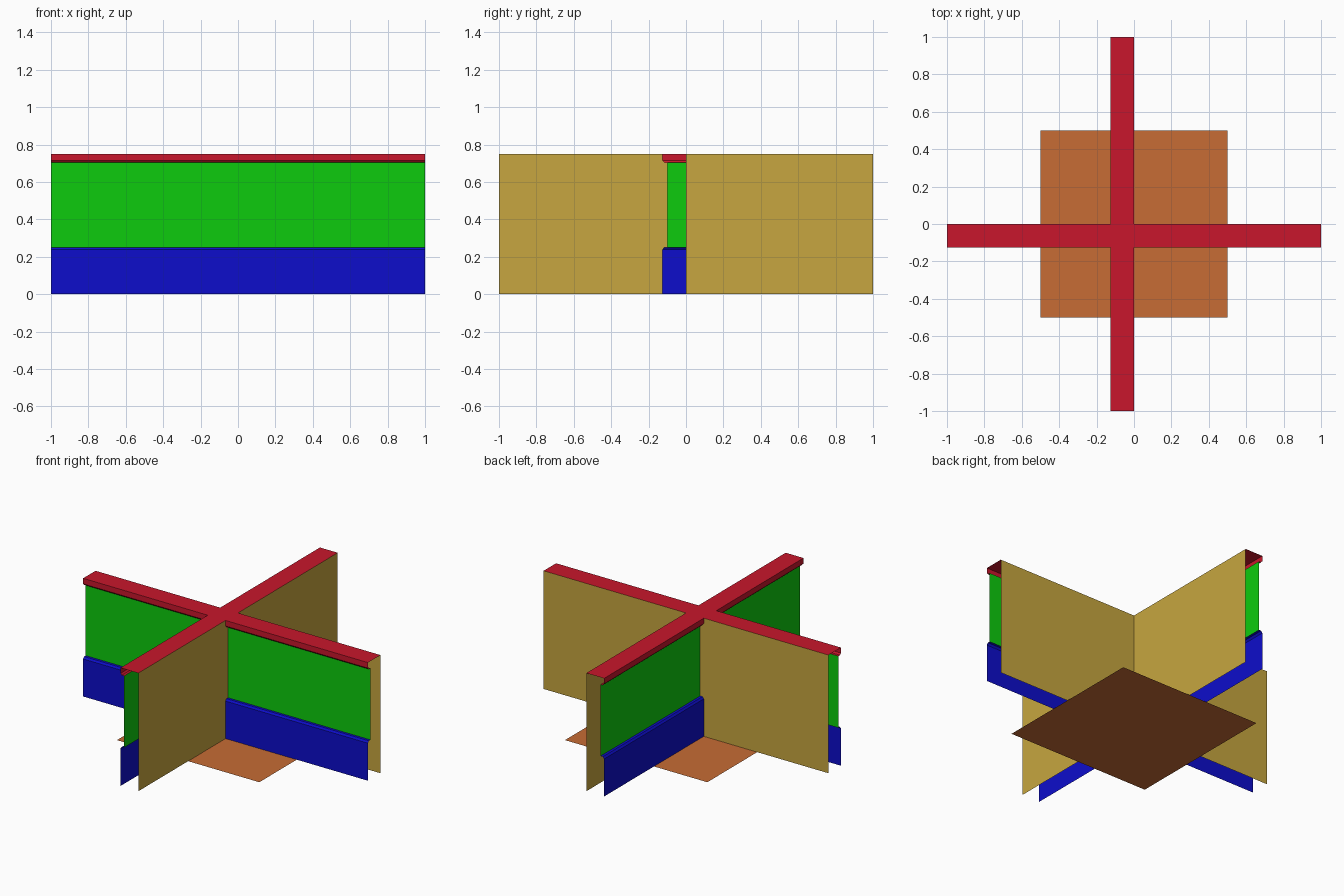
import bpy

if "Cube" in bpy.data.objects:
    bpy.data.objects.remove(bpy.data.objects["Cube"])

T, G = -0.125, -0.1            # depth of trim/base and of the recessed panel
RED = [(0, .75), (T, .75), (T, .715), (-.116, .705), (G, .705)]
GREEN = [(G, .705), (G, .25)]
BLUE = [(G, .25), (-.116, .25), (T, .238), (T, 0)]


def material(name, rgb):
    m = bpy.data.materials.new(name)
    m.diffuse_color = (*rgb, 1)
    m.use_nodes = True
    m.node_tree.nodes["Principled BSDF"].inputs["Base Color"].default_value = m.diffuse_color
    return m


red = material("red_trim", (.58, .008, .025))
green = material("green_panel", (.004, .6, .004))
blue = material("blue_base", (.004, .004, .6))
tan = material("tan_wall", (.57, .38, .05))
orange = material("orange_floor", (.57, .15, .035))


def build(name, polys, mat):
    verts, faces = [], []
    for p in polys:
        faces.append(range(len(verts), len(verts) + len(p)))
        verts += p
    me = bpy.data.meshes.new(name)
    me.from_pydata(verts, [], [tuple(f) for f in faces])
    me.materials.append(mat)
    ob = bpy.data.objects.new(name, me)
    bpy.context.collection.objects.link(ob)


def orient(polys, along_x):
    # polygons are (depth, run, z); swap the axes for the wall along x
    if along_x:
        return [[(y, x, z) for x, y, z in reversed(p)] for p in polys]
    return polys


def strip(profile, r0=-1, r1=1):
    return [[(a[0], r0, a[1]), (a[0], r1, a[1]), (b[0], r1, b[1]), (b[0], r0, b[1])]
            for a, b in zip(profile, profile[1:])]


for label, along_x in (("cross", True), ("long", False)):
    # Top trim: the second wall's top is split so the crossing is covered once
    top = strip(RED[:2]) if along_x else strip(RED[:2], -1, T) + strip(RED[:2], 0, 1)
    build(label + "_top_trim", orient(top + strip(RED[1:]), along_x), red)
    build(label + "_panel", orient(strip(GREEN), along_x), green)
    build(label + "_base", orient(strip(BLUE), along_x), blue)
    # Plain wall face, trimmed to the profile of the wall it meets
    notch = RED[1:] + BLUE
    near = [(0, r, z) for r, z in [(-1, .75), (-1, 0)] + notch[::-1]]
    far = [(0, 0, 0), (0, 1, 0), (0, 1, .75), (0, 0, .75)]
    build(label + "_back_wall", orient([near, far], along_x), tan)

# Floor plate
build("floor_plate", [[(-.5, -.5, 0), (.5, -.5, 0), (.5, .5, 0), (-.5, .5, 0)]], orange)
